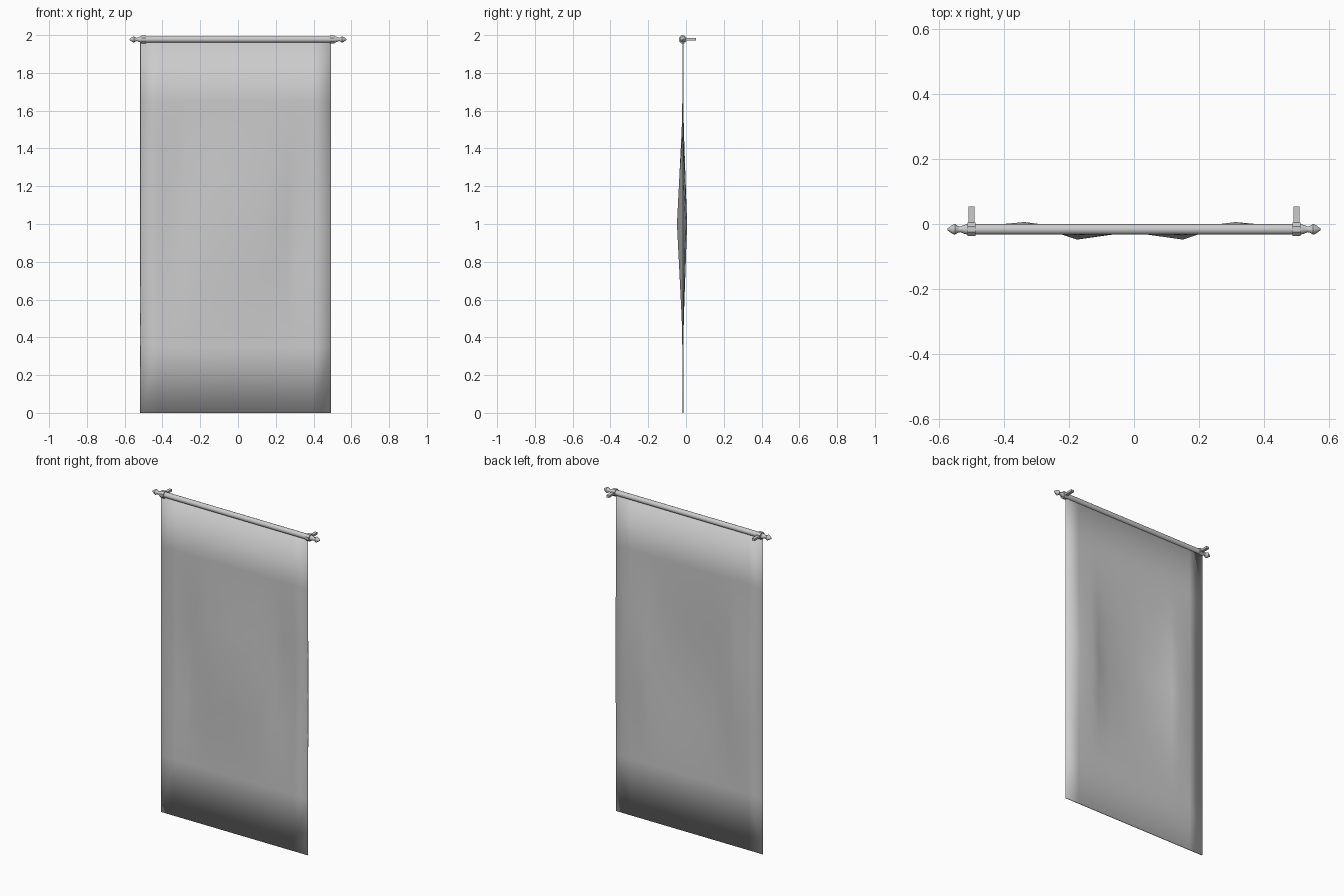
import bpy, bmesh, math
from mathutils import Matrix

cube = bpy.data.objects.get("Cube")
if cube:
    bpy.data.objects.remove(cube, do_unlink=True)

ROD_Y, ROD_Z = -0.0165, 1.977

grey = bpy.data.materials.new("plain grey")
grey.use_nodes = True
colour = (0.6, 0.6, 0.6, 1)
grey.diffuse_color = colour
grey.node_tree.nodes["Principled BSDF"].inputs["Base Color"].default_value = colour


def add_object(name, bm, angle=None):
    mesh = bpy.data.meshes.new(name)
    bmesh.ops.recalc_face_normals(bm, faces=bm.faces)
    bm.to_mesh(mesh)
    bm.free()
    obj = bpy.data.objects.new(name, mesh)
    bpy.context.collection.objects.link(obj)
    mesh.materials.append(grey)
    if angle:
        bpy.ops.object.select_all(action='DESELECT')
        obj.select_set(True)
        bpy.context.view_layer.objects.active = obj
        bpy.ops.object.shade_smooth_by_angle(angle=math.radians(angle))
    return obj


def lathe_x(name, profile, sides, angle=None):
    """Closed turned shape around the rod axis, from (x, radius) pairs."""
    bm = bmesh.new()
    rings = []
    for x, r in profile:
        rings.append([bm.verts.new((x,
                                    ROD_Y + r * math.cos((i + 0.5) * math.tau / sides),
                                    ROD_Z + r * math.sin((i + 0.5) * math.tau / sides)))
                      for i in range(sides)])
    for a, b in zip(rings, rings[1:]):
        for i in range(sides):
            j = (i + 1) % sides
            bm.faces.new((a[i], a[j], b[j], b[i]))
    bm.faces.new(rings[0])
    bm.faces.new(rings[-1])
    return add_object(name, bm, angle)


# Cloth: a hanging sheet with folds that fade out toward the top and bottom
half_fold = [(0.505, 0), (0.41, 0.012), (0.325, 0.020), (0.27, 0.013),
             (0.163, -0.029), (0, -0.006)]
fold = [(-x, y) for x, y in half_fold] + half_fold[-2::-1]
rows = [(0, 0), (0.35, 0.02), (0.5, 0.13), (0.75, 0.56), (1, 1),
        (1.25, 0.56), (1.5, 0.13), (1.65, 0.02), (1.97, 0)]
bm = bmesh.new()
grid = [[bm.verts.new((x - 0.0125, ROD_Y + y * w, z)) for x, y in fold] for z, w in rows]
for low, high in zip(grid, grid[1:]):
    for i in range(len(fold) - 1):
        bm.faces.new((low[i], low[i + 1], high[i + 1], high[i]))
cloth = add_object("cloth", bm)
thick = cloth.modifiers.new("thickness", 'SOLIDIFY')
thick.thickness = 0.005
thick.offset = 0
cloth.data.shade_smooth()

# Rod
lathe_x("rod", [(-0.515, 0.0165), (0.515, 0.0165)], 16, 40)

# Finials, collars and wall arms at both ends
for side, s in (("left", 1), ("right", -1)):
    tip = [(0.51, 0.0165), (0.52, 0.015), (0.535, 0.009), (0.542, 0.011),
           (0.551, 0.017), (0.559, 0.014), (0.574, 0.003)]
    lathe_x(side + "_finial", [(s * x, r) for x, r in tip], 12, 50)
    lathe_x(side + "_collar", [(s * 0.488, 0.0225), (s * 0.512, 0.0225)], 8)

    bm = bmesh.new()
    bmesh.ops.create_cube(bm, size=1, matrix=Matrix.Translation((s * 0.5, 0.0275, ROD_Z))
                          @ Matrix.Diagonal((0.019, 0.053, 0.013, 1)))
    add_object(side + "_wall_arm", bm)
